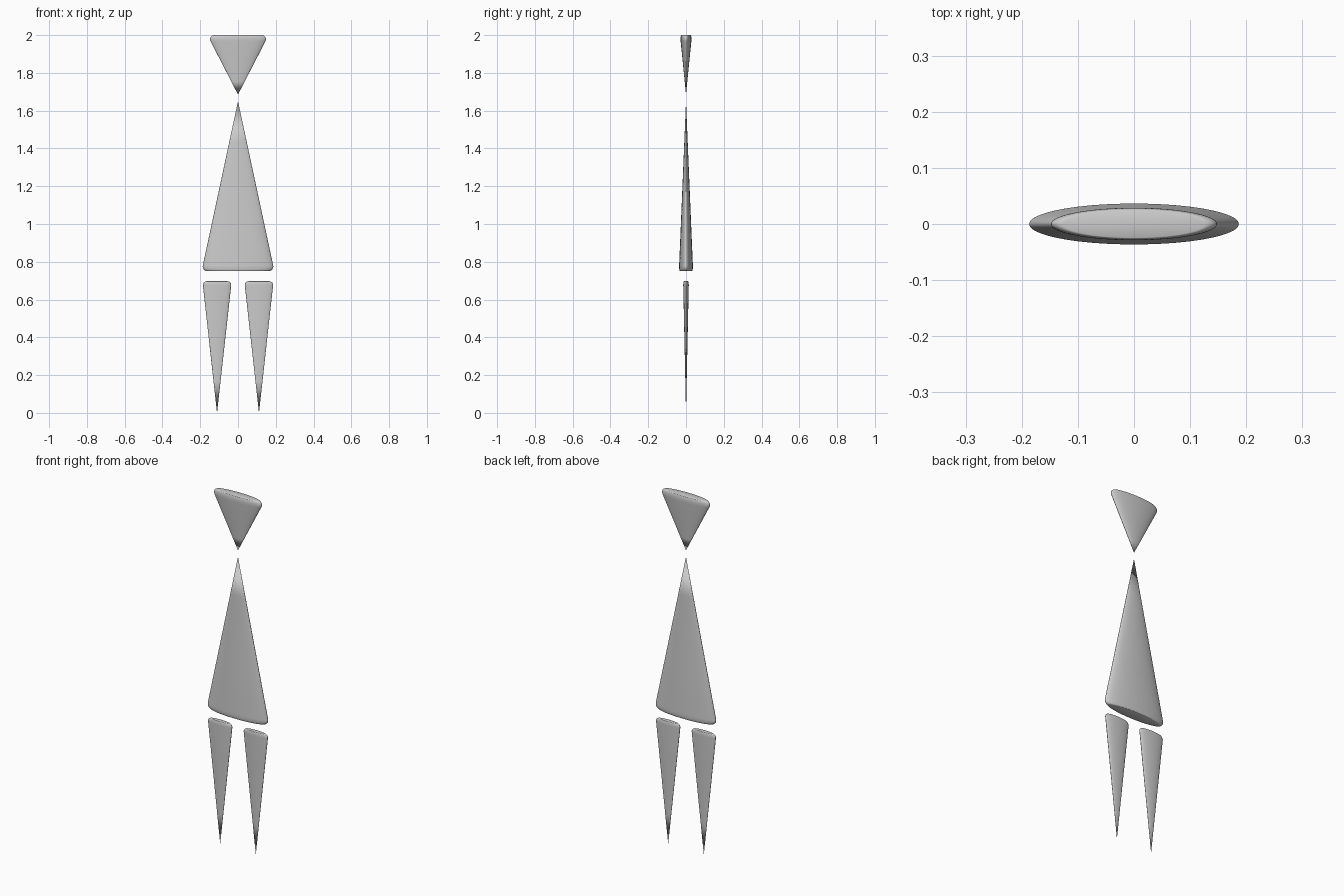
import bpy, bmesh, math

if "Cube" in bpy.data.objects:
    bpy.data.objects.remove(bpy.data.objects["Cube"])

grey = bpy.data.materials.new("light_grey")
grey.diffuse_color = (0.6, 0.6, 0.6, 1)
grey.use_nodes = True
grey.node_tree.nodes["Principled BSDF"].inputs["Base Color"].default_value = grey.diffuse_color

FLAT = 0.195   # depth as a share of width
SIDES = 64


def flat_cone(name, x, tip_z, cap_z, half_width, fillet):
    """Flattened cone from a sharp tip to a flat cap with a rounded rim."""
    height = abs(cap_z - tip_z)
    sign = 1 if cap_z > tip_z else -1
    # rim circle tangent to the cap and to the slanted side
    cx, cz = half_width - fillet, height - fillet
    slope = math.atan2(cx, cz) + math.asin(fillet / math.hypot(cx, cz))
    steps = 8
    profile = []
    for i in range(steps + 1):
        a = -slope + (math.pi / 2 + slope) * i / steps
        profile.append((cx + fillet * math.cos(a), cz + fillet * math.sin(a)))
    # a few rings along the side
    r0, z0 = profile[0]
    profile = [(r0 * t, z0 * t) for t in (0.25, 0.5, 0.75)] + profile

    bm = bmesh.new()
    tip = bm.verts.new((x, 0, tip_z))
    rings = []
    for r, z in profile:
        rings.append([bm.verts.new((x + r * math.cos(k * math.tau / SIDES),
                                    FLAT * r * math.sin(k * math.tau / SIDES),
                                    tip_z + sign * z)) for k in range(SIDES)])
    for k in range(SIDES):
        n = (k + 1) % SIDES
        bm.faces.new((tip, rings[0][k], rings[0][n]))
        for a, b in zip(rings, rings[1:]):
            bm.faces.new((a[k], a[n], b[n], b[k]))
    bm.faces.new(rings[-1])
    bmesh.ops.recalc_face_normals(bm, faces=bm.faces)
    for f in bm.faces:
        f.smooth = True
    mesh = bpy.data.meshes.new(name)
    bm.to_mesh(mesh)
    bm.free()
    mesh.materials.append(grey)
    obj = bpy.data.objects.new(name, mesh)
    bpy.context.collection.objects.link(obj)
    return obj


# head points down, body points up, legs point down
flat_cone("head", 0, 1.685, 2.0, 0.148, 0.022)
flat_cone("body", 0, 1.65, 0.75, 0.187, 0.025)
for side, name in ((-1, "left_leg"), (1, "right_leg")):
    flat_cone(name, side * 0.111, 0.0, 0.697, 0.075, 0.02)
